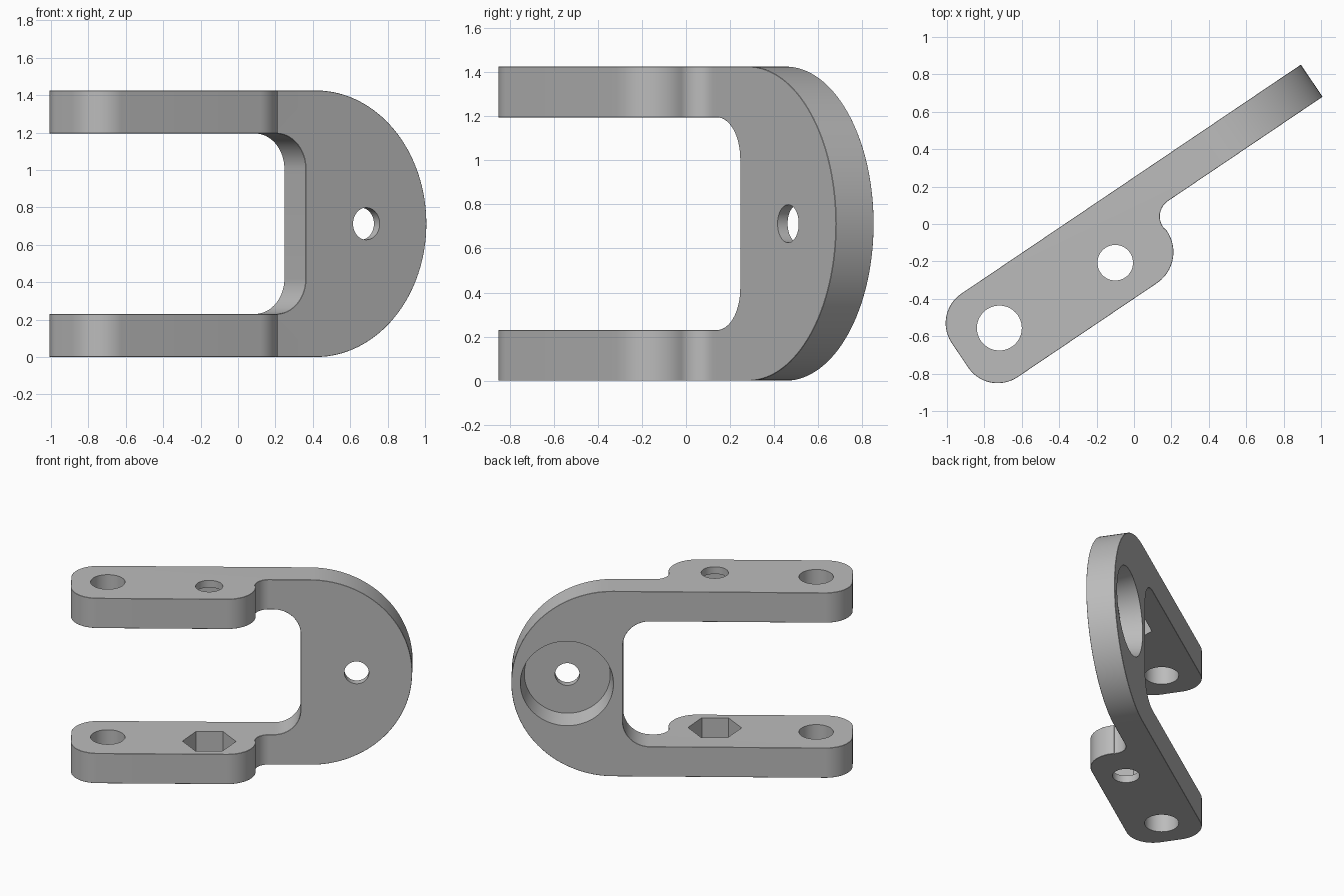
import bpy, bmesh
from math import cos, sin, pi, radians
from mathutils import Matrix, Vector

cube = bpy.data.objects.get("Cube")
if cube:
    bpy.data.objects.remove(cube, do_unlink=True)

TURN = radians(34)            # heading of the bracket about z
HEIGHT, MID = 1.425, 0.7125
BACK, FRONT, PLATE = 0.213, -0.325, 0.006
LEFT, RIGHT = -1.157, 1.223
ARM = 0.23                    # arm thickness
CHAMFER = 0.027
WALL = 0.055                  # material left under the pockets


def arc(x, y, r, start, end, n=20):
    angles = [radians(start + (end - start) * i / n) for i in range(n + 1)]
    return [(x + r * cos(a), y + r * sin(a)) for a in angles]


def to_object(name, bm):
    bmesh.ops.recalc_face_normals(bm, faces=bm.faces)
    mesh = bpy.data.meshes.new(name)
    bm.to_mesh(mesh)
    bm.free()
    ob = bpy.data.objects.new(name, mesh)
    bpy.context.collection.objects.link(ob)
    return ob


def prism(name, points, place, depth):
    """Extrude a closed outline; place maps outline points to 3D."""
    bm = bmesh.new()
    face = bm.faces.new([bm.verts.new(place(*p)) for p in points])
    moved = bmesh.ops.extrude_face_region(bm, geom=[face])["geom"]
    bmesh.ops.translate(bm, vec=depth, verts=[g for g in moved if isinstance(g, bmesh.types.BMVert)])
    return to_object(name, bm)


def cutter(name, sides, r1, r2, start, end, spin=0):
    """Round or hexagonal cutter running from start to end."""
    start, end = Vector(start), Vector(end)
    axis = end - start
    turn = axis.to_track_quat('Z', 'Y').to_matrix().to_4x4()
    bm = bmesh.new()
    bmesh.ops.create_cone(bm, cap_ends=True, segments=sides, radius1=r1, radius2=r2, depth=axis.length,
                          matrix=Matrix.Translation((start + end) / 2) @ turn @ Matrix.Rotation(spin, 4, 'Z'))
    return to_object(name, bm)


def add_boolean(ob, tool, operation):
    m = ob.modifiers.new(tool.name, 'BOOLEAN')
    m.operation, m.solver, m.object = operation, 'EXACT', tool
    tool.hide_render = True
    tool.hide_set(True)


# Plan outline: rounded arm ends, S-shaped step down to the thin plate
R = 0.19
plan = [(RIGHT + 0.3, BACK)]
plan += arc(LEFT + R, BACK - R, R, 90, 180)
plan += arc(LEFT + R, FRONT + R, R, 180, 270)
plan += arc(-0.068, FRONT + 0.2, 0.2, -90, 6)
plan += arc(0.227, PLATE - 0.1, 0.1, 186, 90)
plan += [(RIGHT + 0.3, PLATE)]
bracket = prism("clevis_bracket", plan, lambda u, v: (u, v, -0.3), (0, 0, HEIGHT + 0.6))

# Side outline: fork with a round end and a filleted opening
F, INNER, END = 0.19, 0.445, LEFT - 0.3
fork = [(END, 0)]
fork += arc(RIGHT - MID, MID, MID, -90, 90, 64)
fork += [(END, HEIGHT), (END, HEIGHT - ARM)]
fork += arc(INNER - F, HEIGHT - ARM - F, F, 90, 0)
fork += arc(INNER - F, ARM + F, F, 0, -90)
fork += [(END, ARM)]
fork_profile = prism("fork_profile_helper", fork, lambda u, z: (u, FRONT - 0.3, z), (0, 1.2, 0))
add_boolean(bracket, fork_profile, 'INTERSECT')

# Chamfer all the sharp outer edges
bevel = bracket.modifiers.new("chamfer", 'BEVEL')
bevel.width, bevel.segments = CHAMFER, 1
bevel.limit_method, bevel.angle_limit = 'ANGLE', radians(50)

# Holes through both arms and hexagonal pockets on their inner sides
PIN, BOLT = (-0.901, -0.053), (-0.192, -0.11)
tools = [
    cutter("pin_hole_helper", 64, 0.12, 0.12, (*PIN, -0.2), (*PIN, HEIGHT + 0.2)),
    cutter("bolt_hole_helper", 64, 0.095, 0.095, (*BOLT, -0.2), (*BOLT, HEIGHT + 0.2)),
    cutter("hex_pocket_helper", 6, 0.187, 0.187, (*BOLT, WALL), (*BOLT, HEIGHT - WALL), pi / 2),
]

# Plate hole with a tapered round recess at the back
EYE = 0.835
floor = PLATE + WALL
tools += [
    cutter("plate_hole_helper", 48, 0.086, 0.086, (EYE, -0.3, MID), (EYE, 0.5, MID)),
    cutter("recess_helper", 96, 0.3, 0.35, (EYE, floor, MID), (EYE, 2 * BACK - floor, MID)),
]
for tool in tools:
    add_boolean(bracket, tool, 'DIFFERENCE')

# Bake the modifiers and turn the bracket to its heading
bpy.context.view_layer.update()
deps = bpy.context.evaluated_depsgraph_get()
baked = bpy.data.meshes.new_from_object(bracket.evaluated_get(deps))
bracket.modifiers.clear()
bracket.data = baked
for tool in tools + [fork_profile]:
    bpy.data.objects.remove(tool, do_unlink=True)
baked.transform(Matrix.Rotation(TURN, 4, 'Z'))
lo = [min(v.co[i] for v in baked.vertices) for i in range(3)]
hi = [max(v.co[i] for v in baked.vertices) for i in range(3)]
baked.transform(Matrix.Translation((-(lo[0] + hi[0]) / 2, -(lo[1] + hi[1]) / 2, -lo[2])))

# Plain grey metal
grey = bpy.data.materials.new("plain grey")
grey.use_nodes = True
colour = (0.5, 0.5, 0.5, 1)
grey.diffuse_color = colour
grey.node_tree.nodes["Principled BSDF"].inputs["Base Color"].default_value = colour
baked.materials.clear()
baked.materials.append(grey)
for p in baked.polygons:
    p.material_index = 0

bpy.ops.object.select_all(action='DESELECT')
bracket.select_set(True)
bpy.context.view_layer.objects.active = bracket
bpy.ops.object.shade_smooth_by_angle(angle=radians(25))
